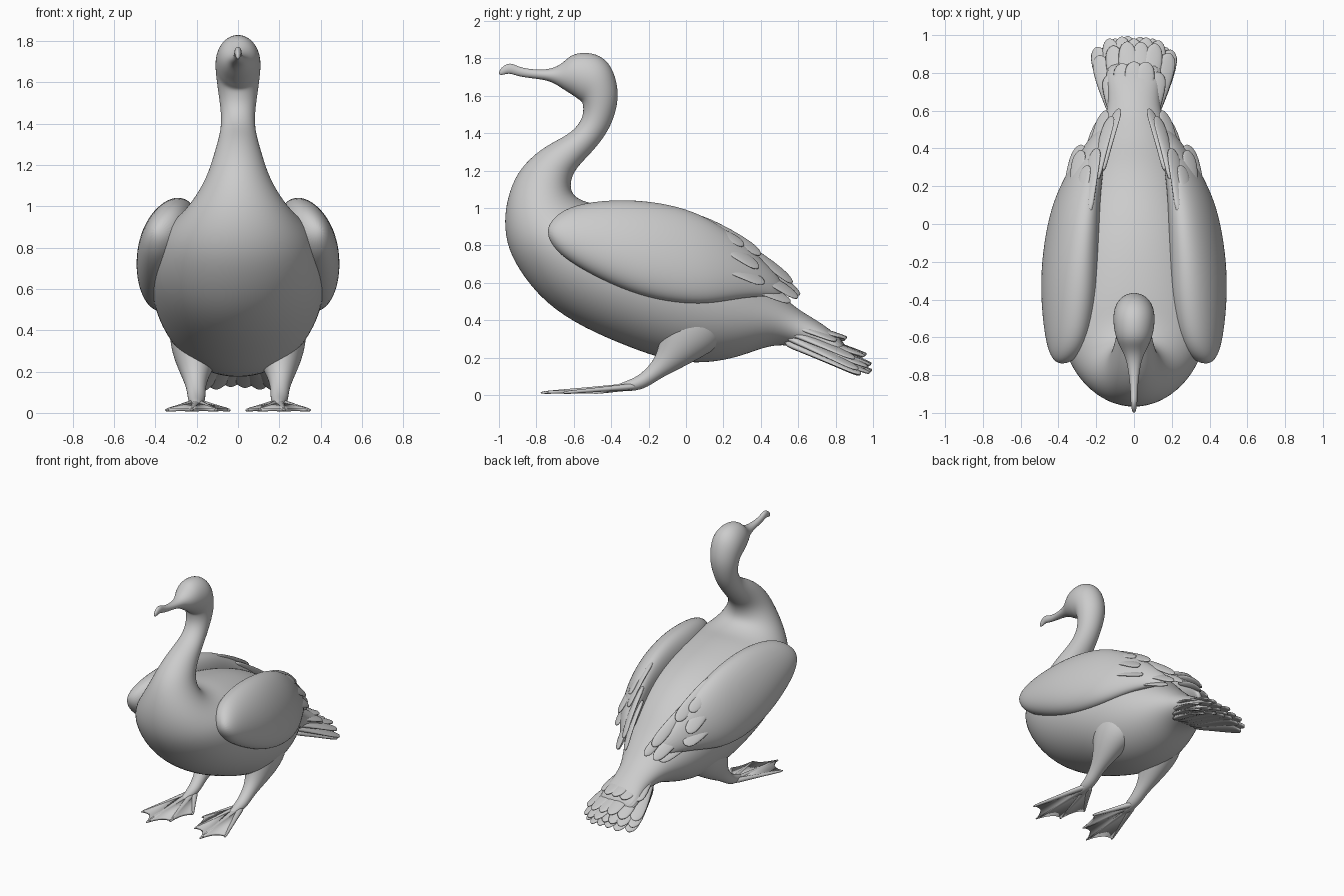
import bpy, bmesh, math, random
from mathutils import Vector as V
random.seed(4)


def loft(bm, rings, n=16):
    """Skin a row of elliptical rings given as (centre, u axis, v axis)."""
    rows = []
    for c, u, v in rings:
        rows.append([bm.verts.new(c + u * math.cos(2 * math.pi * i / n)
                                  + v * math.sin(2 * math.pi * i / n)) for i in range(n)])
    for a, b in zip(rows, rows[1:]):
        for i in range(n):
            j = (i + 1) % n
            bm.faces.new((a[i], a[j], b[j], b[i]))
    bm.faces.new(rows[0][::-1])
    bm.faces.new(rows[-1])


def tube(bm, pts, n=10):
    """Limb through points (x, y, z, half width, half depth)."""
    p = [V(q[:3]) for q in pts]
    rings = []
    for i, q in enumerate(pts):
        d = (p[min(i + 1, len(p) - 1)] - p[max(i - 1, 0)]).normalized()
        side = d.cross(V((0, 0, 1))).normalized()
        rings.append((p[i], side * q[3], side.cross(d) * q[4]))
    loft(bm, rings, n)


def feather(bm, base, tip, w, normal, thick=0.012, bend=0.0):
    """Flat rounded blade from base to tip."""
    base, tip = V(base), V(tip)
    d = (tip - base).normalized()
    side = d.cross(V(normal)).normalized()
    nrm = side.cross(d)
    rings = []
    for t, k in ((0, .5), (.3, .8), (.7, 1), (.9, .9), (.97, .55), (1, .12)):
        c = base.lerp(tip, t) + nrm * bend * 4 * t * (1 - t)
        rings.append((c, side * w * k, nrm * thick * (1.1 - .7 * t)))
    loft(bm, rings, 8)


def finish(name, bm, mirror=False, levels=1):
    bmesh.ops.recalc_face_normals(bm, faces=bm.faces)
    me = bpy.data.meshes.new(name)
    bm.to_mesh(me)
    bm.free()
    me.polygons.foreach_set("use_smooth", [True] * len(me.polygons))
    ob = bpy.data.objects.new(name, me)
    bpy.context.collection.objects.link(ob)
    if mirror:
        ob.modifiers.new("mirror", "MIRROR").use_mirror_merge = False
    if levels:
        ob.modifiers.new("smooth", "SUBSURF").levels = levels
        ob.modifiers["smooth"].render_levels = levels
    return ob


# Body, neck, head and bill: (underside y, z, upper side y, z, half width)
head = [
    (-1.0, 1.71, -1.0, 1.735, .007), (-.975, 1.712, -.975, 1.762, .014),
    (-.945, 1.722, -.94, 1.778, .018), (-.90, 1.705, -.90, 1.757, .019),
    (-.84, 1.695, -.84, 1.742, .022), (-.75, 1.685, -.75, 1.738, .034),
    (-.70, 1.665, -.69, 1.755, .05), (-.65, 1.63, -.65, 1.785, .075),
    (-.60, 1.60, -.61, 1.823, .095), (-.575, 1.58, -.54, 1.835, .106),
    (-.56, 1.57, -.46, 1.82, .111), (-.553, 1.56, -.395, 1.76, .109),
    (-.55, 1.54, -.363, 1.65, .102), (-.55, 1.50, -.363, 1.56, .093)]
trunk = [
    (-.57, 1.45, -.395, 1.45, .082), (-.63, 1.39, -.45, 1.36, .083),
    (-.75, 1.335, -.52, 1.28, .1), (-.865, 1.24, -.59, 1.21, .125),
    (-.935, 1.13, -.62, 1.14, .155), (-.975, .97, -.61, 1.06, .225),
    (-.965, .81, -.5, 1.02, .31), (-.90, .67, -.4, 1.02, .37),
    (-.76, .49, -.25, 1.0, .415), (-.55, .355, -.1, .97, .43),
    (-.3, .25, .05, .92, .42), (-.1, .18, .18, .85, .385),
    (.1, .163, .32, .74, .33), (.3, .205, .42, .62, .26),
    (.45, .27, .52, .53, .19), (.58, .265, .60, .455, .14),
    (.72, .215, .73, .385, .135), (.87, .16, .87, .27, .17)]
bm = bmesh.new()
loft(bm, [(V((0, (a + c) / 2, (b + d) / 2)), V((w, 0, 0)), V((0, (c - a) / 2, (d - b) / 2)))
          for a, b, c, d, w in head + trunk], 24)
finish("body_neck_and_head", bm, levels=2)

# Folded wings: (y, top x, top z, bottom x, bottom z, half thickness)
wing = [
    (-.74, .37, .895, .39, .85, .025), (-.70, .32, .955, .41, .78, .075),
    (-.6, .285, 1.015, .42, .70, .11), (-.4, .265, 1.045, .42, .59, .14),
    (-.2, .26, 1.04, .415, .515, .14), (0, .245, 1.0, .395, .485, .125),
    (.15, .23, .93, .365, .49, .105), (.3, .20, .825, .30, .52, .08),
    (.42, .17, .71, .235, .53, .055), (.52, .13, .61, .17, .52, .025)]
rings = []
for y, tx, tz, bx, bz, t in wing:
    v = V((bx - tx, 0, bz - tz)) / 2
    u = V((-v.z, 0, v.x)).normalized() * t
    rings.append((V(((tx + bx) / 2, y, (tz + bz) / 2)), u, v))
bm = bmesh.new()
loft(bm, rings, 20)
finish("wing", bm, mirror=True, levels=2)

# Loose flight feathers at the rear of each wing: (base, tip, half width)
bm = bmesh.new()
for base, tip, w in [
        ((.31, .05, .87), (.285, .39, .68), .055), ((.24, .05, .955), (.20, .40, .75), .05),
        ((.36, .05, .74), (.28, .42, .60), .06), ((.28, .05, .92), (.25, .31, .80), .045),
        ((.20, .22, .85), (.12, .57, .60), .045), ((.17, .27, .77), (.08, .61, .535), .04),
        ((.25, .2, .74), (.15, .60, .52), .05), ((.29, .15, .64), (.17, .56, .50), .05)]:
    feather(bm, base, tip, w, (.6, .4, .7), .018, .015)
finish("wing_feathers", bm, mirror=True)

# Tail fan in four layers: (base z, tip y, tip z, half span, count)
bm = bmesh.new()
for bz, ty, tz, span, count in [(.285, 1.0, .135, .17, 6), (.32, .99, .165, .20, 7),
                                (.35, .96, .21, .19, 6), (.39, .86, .305, .13, 5)]:
    for i in range(count):
        s = 2 * i / (count - 1) - 1
        j = random.uniform(-.012, .008)
        feather(bm, (s * .08, .52, bz),
                (s * span, ty + j - .06 * s ** 4, tz + j - .02 * s * s),
                .058, (s * .3, .2, 1), .022, .008)
finish("tail_feathers", bm)

# Thighs and shanks
bm = bmesh.new()
tube(bm, [(.16, .16, .58, .09, .10), (.19, .10, .47, .13, .17), (.20, .04, .37, .14, .19),
          (.205, -.03, .27, .11, .13), (.207, -.10, .18, .065, .07),
          (.203, -.17, .12, .046, .044), (.20, -.24, .065, .044, .04),
          (.20, -.32, .045, .032, .028), (.20, -.38, .04, .015, .012)], 16)
finish("leg", bm, mirror=True, levels=2)

# Toes
heel = V((.20, -.23, .05))
tips = [V(t) for t in [(.35, -.66, .012), (.225, -.78, .012), (.10, -.67, .012), (.038, -.49, .012)]]
bm = bmesh.new()
for t in tips:
    tube(bm, [(*heel.lerp(t, f), r, r * .8) for f, r in
              ((0, .03), (.35, .02), (.6, .016), (.85, .013), (.96, .011), (1, .004))], 8)
finish("toes", bm, mirror=True)

# Webs with scalloped front edges between neighbouring toes
bm = bmesh.new()
hv = bm.verts.new(heel)
edge = []
for a, b in zip(tips, tips[1:]):
    for k in range(6):
        f = k / 6
        edge.append(bm.verts.new(heel.lerp(a.lerp(b, f), .96 - .3 * f * (1 - f))))
edge.append(bm.verts.new(heel.lerp(tips[-1], .96)))
for a, b in zip(edge, edge[1:]):
    bm.faces.new((hv, a, b))
web = finish("foot_web", bm, mirror=True, levels=0)
solid = web.modifiers.new("thickness", "SOLIDIFY")
solid.thickness = .016
solid.offset = 0
